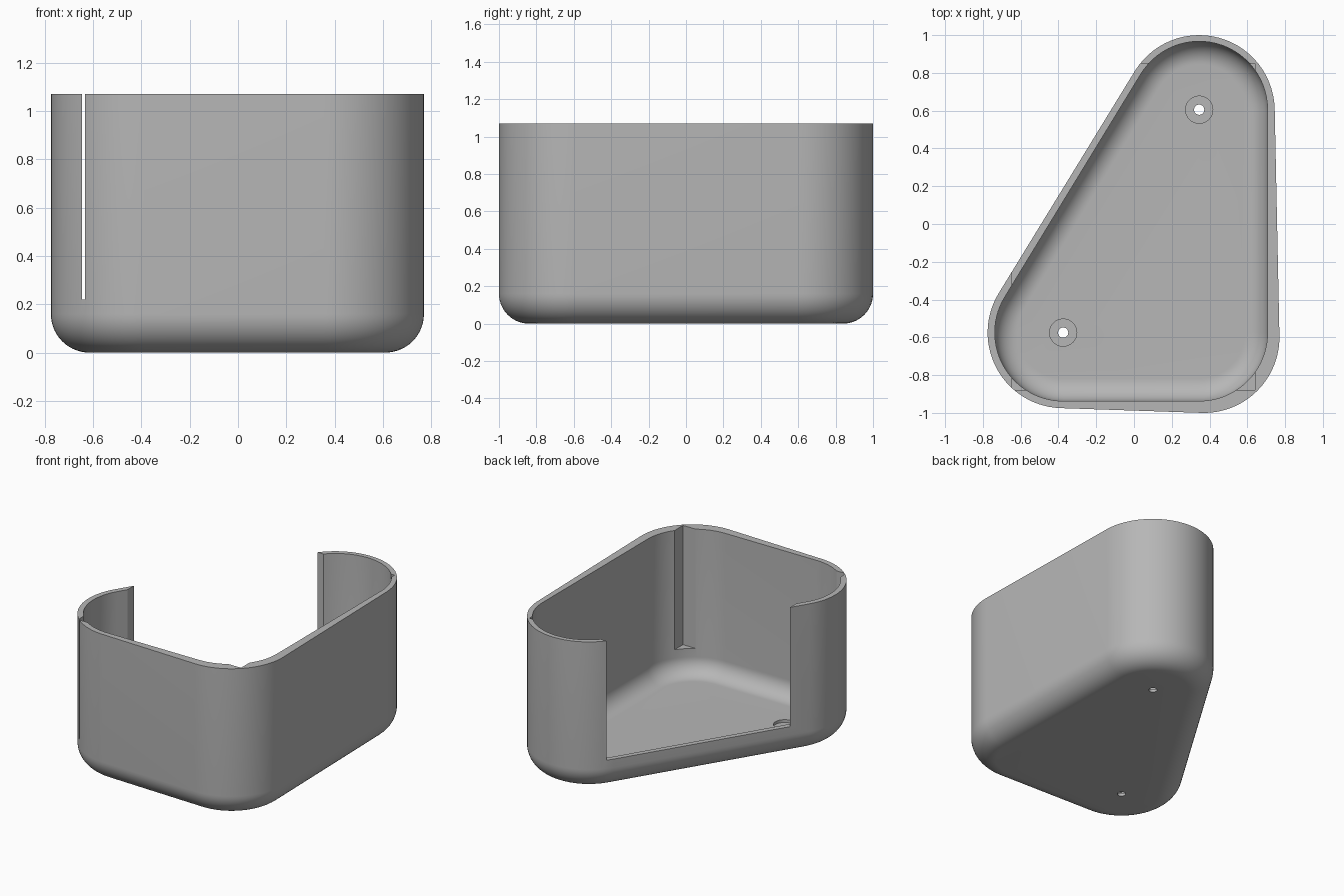
import bpy, bmesh, math
from mathutils import Vector

if "Cube" in bpy.data.objects:
    bpy.data.objects.remove(bpy.data.objects["Cube"])

HEIGHT = 1.07
grey = bpy.data.materials.new("plain grey")
grey.use_nodes = True
colour = (0.47, 0.47, 0.47, 1)
grey.diffuse_color = colour
grey.node_tree.nodes["Principled BSDF"].inputs["Base Color"].default_value = colour


def outline(centres, radius, steps=28):
    """Counter-clockwise outline wrapped around equal circles."""
    points = []
    for i, c in enumerate(centres):
        c = Vector(c)
        into = c - Vector(centres[i - 1])
        out = Vector(centres[(i + 1) % len(centres)]) - c
        start = math.atan2(-into.x, into.y)
        sweep = (math.atan2(-out.x, out.y) - start) % math.tau
        for k in range(steps + 1):
            a = start + sweep * k / steps
            points.append(c + radius * Vector((math.cos(a), math.sin(a))))
    return points


def rounded_tub(name, centres, radius, fillet, bottom, top, rings=14):
    """Closed solid with a rounded bottom edge."""
    bm = bmesh.new()
    levels = []
    for k in range(rings + 1):
        a = math.pi / 2 * k / rings
        levels.append((radius - fillet * (1 - math.sin(a)),
                       bottom + fillet * (1 - math.cos(a))))
    levels.append((radius, top))
    loops = [[bm.verts.new((p.x, p.y, z)) for p in outline(centres, r)]
             for r, z in levels]
    n = len(loops[0])
    for low, high in zip(loops, loops[1:]):
        for i in range(n):
            j = (i + 1) % n
            bm.faces.new((low[i], low[j], high[j], high[i]))
    bm.faces.new(loops[0][::-1])
    bm.faces.new(loops[-1])
    bmesh.ops.recalc_face_normals(bm, faces=bm.faces)
    mesh = bpy.data.meshes.new(name)
    bm.to_mesh(mesh)
    bm.free()
    obj = bpy.data.objects.new(name, mesh)
    obj.data.materials.append(grey)
    bpy.context.collection.objects.link(obj)
    return obj


def cylinder(x, y, radius, low, high):
    bpy.ops.mesh.primitive_cylinder_add(vertices=48, radius=radius, depth=high - low,
                                        location=(x, y, (low + high) / 2))
    return bpy.context.object


def cut(target, cutter):
    cutter.hide_render = True
    bpy.ops.object.select_all(action='DESELECT')
    bpy.context.view_layer.objects.active = target
    target.select_set(True)
    mod = target.modifiers.new("cut", 'BOOLEAN')
    mod.operation = 'DIFFERENCE'
    mod.solver = 'EXACT'
    mod.object = cutter
    bpy.ops.object.modifier_apply(modifier=mod.name)
    bpy.data.objects.remove(cutter)


# Outer shell
shell = rounded_tub("enclosure_shell", [(0.345, 0.6), (-0.375, -0.575), (0.37, -0.6)],
                    0.4, 0.16, 0, HEIGHT)

# Rounded cavity
screws = [(0.345, 0.605), (-0.375, -0.575)]
cut(shell, rounded_tub("cavity", screws + [(0.345, -0.575)], 0.362, 0.12, 0.04, 1.3))

# Box pocket: opens the slanted wall, notches the corners and leaves the thin slit
low, high = Vector((-0.645, -0.88, 0.22)), Vector((0.64, 0.85, 1.4))
bpy.ops.mesh.primitive_cube_add(size=1, location=(low + high) / 2)
pocket = bpy.context.object
pocket.scale = high - low
bpy.context.view_layer.update()
cut(shell, pocket)

# Counterbored screw holes in the floor
for x, y in screws:
    cut(shell, cylinder(x, y, 0.072, 0.02, 0.15))
    cut(shell, cylinder(x, y, 0.027, -0.1, 0.2))

bpy.ops.object.select_all(action='DESELECT')
shell.select_set(True)
bpy.context.view_layer.objects.active = shell
bpy.ops.object.shade_smooth_by_angle(angle=math.radians(30))
